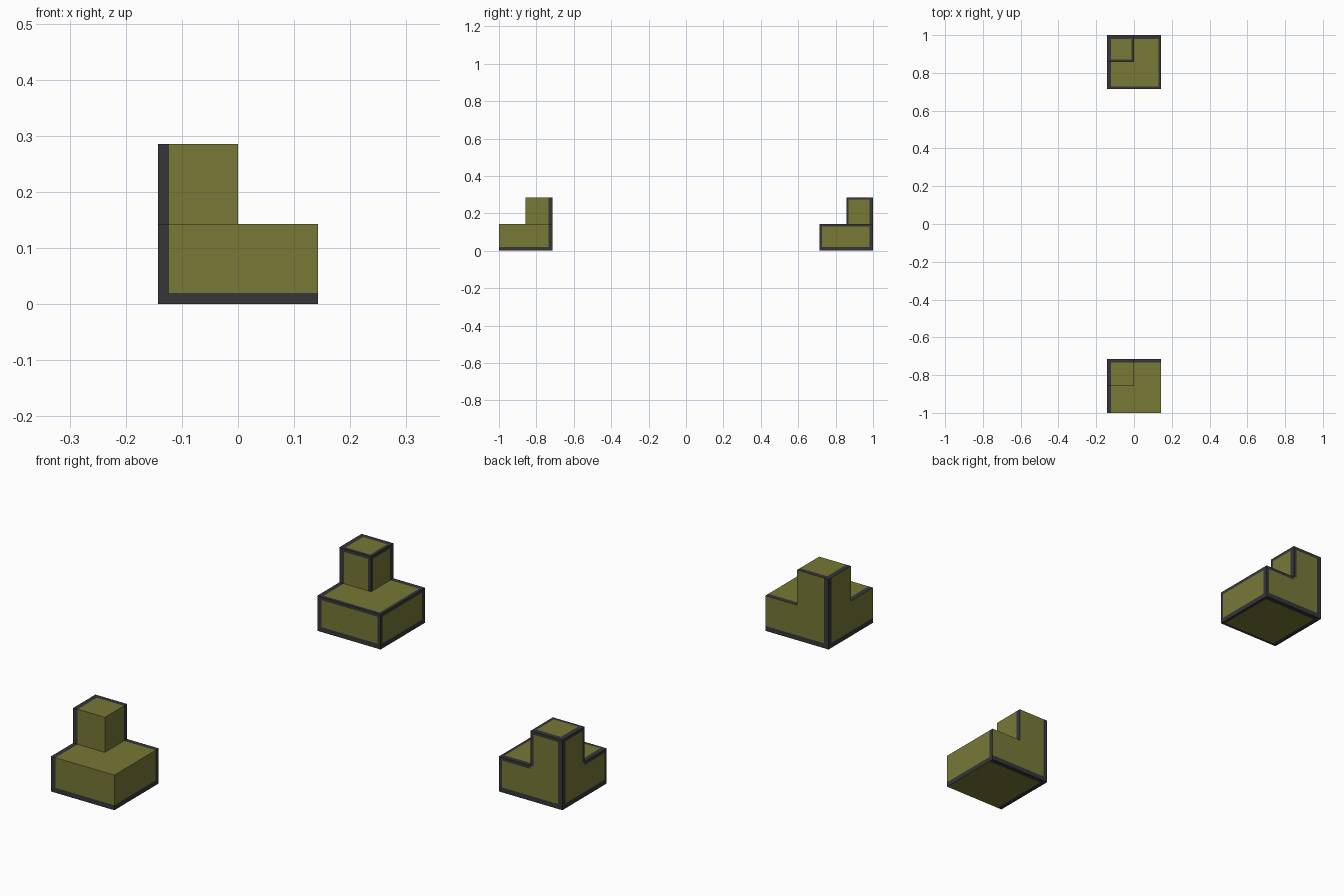
import bpy, bmesh
from mathutils import Vector

if "Cube" in bpy.data.objects:
    bpy.data.objects.remove(bpy.data.objects["Cube"])

U = 1 / 7            # half-block unit
WIDE = 0.02          # trim on outer edges
THIN = 0.013         # trim on stepped edges


def material(name, rgb):
    m = bpy.data.materials.new(name)
    m.diffuse_color = (*rgb, 1)
    m.use_nodes = True
    m.node_tree.nodes["Principled BSDF"].inputs["Base Color"].default_value = m.diffuse_color
    return m


OLIVE = material("olive", (0.185, 0.188, 0.037))
DARK = material("dark trim", (0.037, 0.037, 0.041))


def trimmed_box(name, lo, hi, trim_lo, trim_hi, skip=None, drop_bottom=False):
    """Box whose faces carry dark borders next to the chosen sides."""
    bm = bmesh.new()
    bmesh.ops.create_cube(bm, size=1)
    lo, hi = Vector(lo), Vector(hi)
    for v in bm.verts:
        v.co = Vector([hi[i] if v.co[i] > 0 else lo[i] for i in range(3)])

    # cut border lines, plus the middle lines where a post may stand
    for i in range(3):
        axis = Vector([float(i == k) for k in range(3)])
        cuts = [lo[i] + trim_lo[i]] * (trim_lo[i] > 0)
        cuts += [hi[i] - trim_hi[i]] * (trim_hi[i] > 0)
        if skip and i < 2:
            cuts.append((lo[i] + hi[i]) / 2)
        for c in cuts:
            bmesh.ops.bisect_plane(bm, geom=bm.verts[:] + bm.edges[:] + bm.faces[:],
                                   plane_co=axis * c, plane_no=axis)

    # paint faces near the trimmed sides
    bm.normal_update()
    for f in bm.faces:
        c, n = f.calc_center_median(), f.normal
        for i in range(3):
            if abs(n[i]) > 0.5:
                continue
            if c[i] < lo[i] + trim_lo[i]:
                f.material_index = 1
            if c[i] > hi[i] - trim_hi[i] and not (i == 2 and skip and skip(c, n)):
                f.material_index = 1
    if drop_bottom:
        bmesh.ops.delete(bm, geom=[f for f in bm.faces if f.normal.z < -0.5],
                         context='FACES')
    me = bpy.data.meshes.new(name)
    bm.to_mesh(me)
    bm.free()
    me.materials.append(OLIVE)
    me.materials.append(DARK)
    ob = bpy.data.objects.new(name, me)
    bpy.context.collection.objects.link(ob)


def corner_block(name, y0, step):
    """Square base with a quarter post at its back left corner."""
    y1, ym = y0 + 2 * U, y0 + U

    def under_post(c, n):
        return (n.y > 0.5 and c.x < 0) or (n.x < -0.5 and c.y > ym)

    trim_hi = (step, WIDE, step)
    trimmed_box(name + "_base", (-U, y0, 0), (U, y1, U),
                (WIDE, step, WIDE), trim_hi, under_post)
    trimmed_box(name + "_post", (-U, ym, U), (0, y1, 2 * U),
                (WIDE, step, 0), trim_hi, drop_bottom=True)


corner_block("front_block", -1, 0)           # trim on outer edges only
corner_block("back_block", 1 - 2 * U, THIN)  # trim on every outer edge
